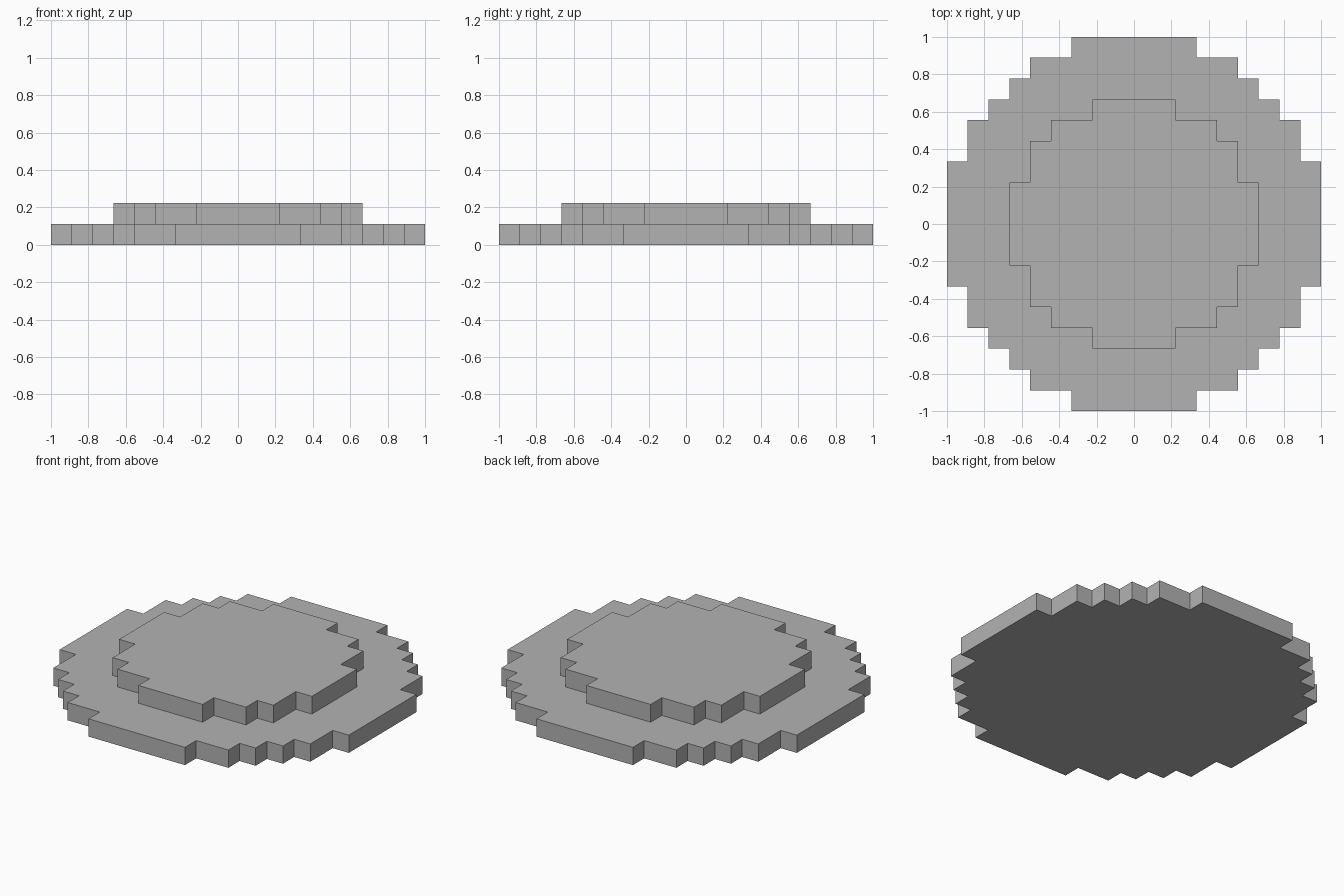
import bpy
import bmesh

# Remove the default cube
cube = bpy.data.objects.get("Cube")
if cube:
    bpy.data.objects.remove(cube, do_unlink=True)

UNIT = 1 / 9  # size of one block

# Single plain grey
grey = bpy.data.materials.new("plain grey")
grey.use_nodes = True
colour = (0.45, 0.45, 0.45, 1)
grey.diffuse_color = colour
grey.node_tree.nodes["Principled BSDF"].inputs["Base Color"].default_value = colour


def stepped_outline(steps):
    """Full stair-stepped outline from the outer corners of one quarter."""
    quarter = []
    for i, (x, y) in enumerate(steps):
        quarter.append((x, y))
        if i + 1 < len(steps):
            quarter.append((steps[i + 1][0], y))
    outline = []
    for _ in range(4):
        outline += quarter
        quarter = [(-y, x) for x, y in quarter]
    return outline


def stepped_disc(name, steps, level):
    """Extrude a stepped outline into a slab one block thick."""
    bm = bmesh.new()
    verts = [bm.verts.new((x * UNIT, y * UNIT, level * UNIT))
             for x, y in stepped_outline(steps)]
    bottom = bm.faces.new(verts)
    result = bmesh.ops.extrude_face_region(bm, geom=[bottom], use_keep_orig=True)
    top = [v for v in result["geom"] if isinstance(v, bmesh.types.BMVert)]
    bmesh.ops.translate(bm, verts=top, vec=(0, 0, UNIT))
    bmesh.ops.recalc_face_normals(bm, faces=bm.faces[:])
    mesh = bpy.data.meshes.new(name)
    bm.to_mesh(mesh)
    bm.free()
    mesh.materials.append(grey)
    obj = bpy.data.objects.new(name, mesh)
    bpy.context.collection.objects.link(obj)
    return obj


# Wide lower slab and smaller raised slab
stepped_disc("lower_disc", [(9, 3), (8, 5), (7, 6), (6, 7), (5, 8), (3, 9)], 0)
stepped_disc("upper_disc", [(6, 2), (5, 4), (4, 5), (2, 6)], 1)
